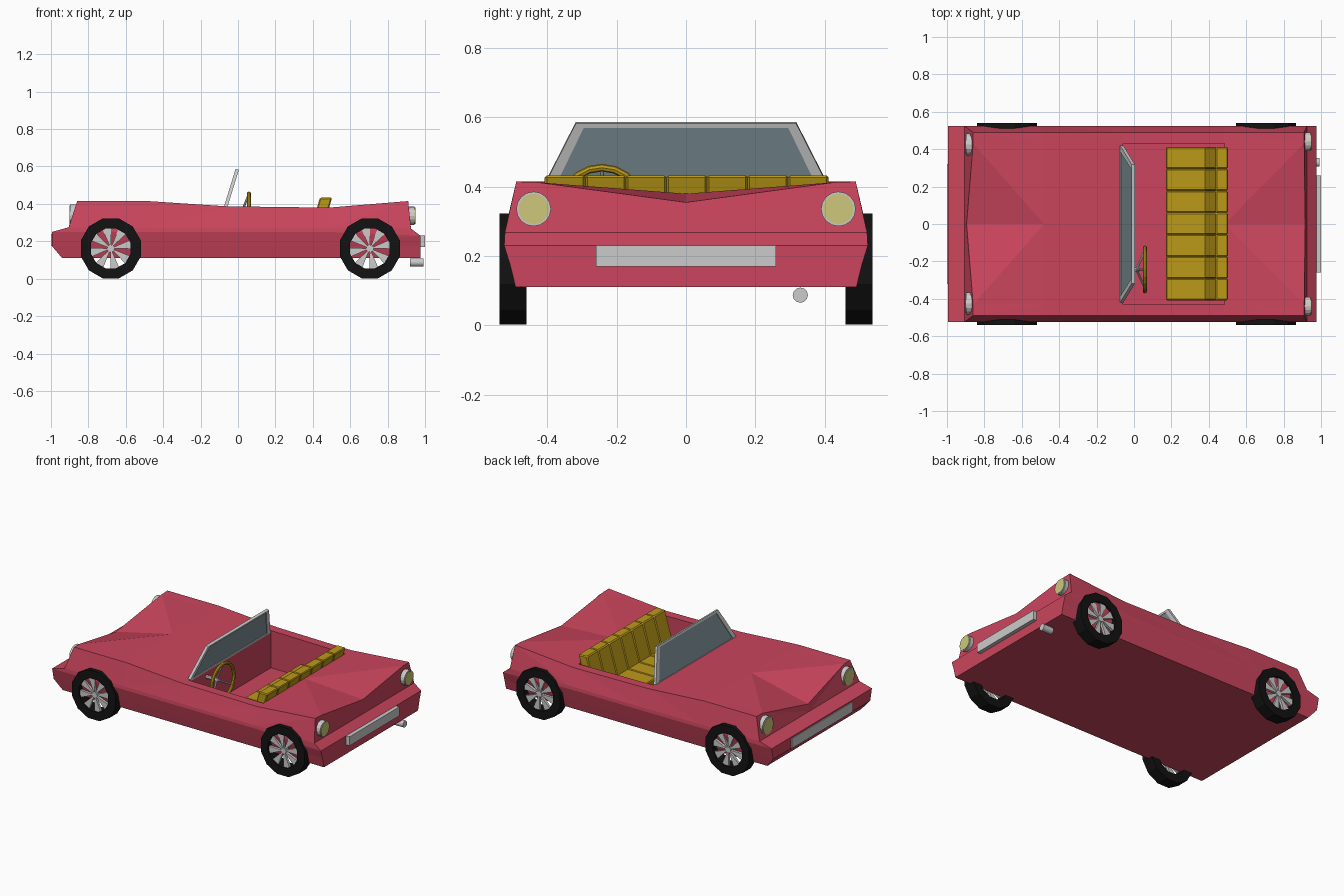
import bpy, bmesh, math
from mathutils import Vector

if "Cube" in bpy.data.objects:
    bpy.data.objects.remove(bpy.data.objects["Cube"])


def material(name, rgb):
    m = bpy.data.materials.new(name)
    m.diffuse_color = (*rgb, 1)
    m.use_nodes = True
    m.node_tree.nodes["Principled BSDF"].inputs["Base Color"].default_value = m.diffuse_color
    return m


RED = material("red_paint", (0.60, 0.06, 0.11))
BLACK = material("rubber", (0.006, 0.006, 0.006))
GOLD = material("gold_leather", (0.50, 0.32, 0.01))
YELLOW = material("lamp_glass", (0.62, 0.58, 0.20))
GLASS = material("window_glass", (0.20, 0.27, 0.30))


def finish(name, bm, mat=None):
    bmesh.ops.remove_doubles(bm, verts=bm.verts, dist=1e-5)
    bmesh.ops.recalc_face_normals(bm, faces=bm.faces)
    me = bpy.data.meshes.new(name)
    bm.to_mesh(me)
    bm.free()
    ob = bpy.data.objects.new(name, me)
    bpy.context.collection.objects.link(ob)
    if mat:
        me.materials.append(mat)
    return ob


def face(bm, pts):
    uniq = []
    for p in pts:
        v = Vector(p)
        if all((v - u).length > 1e-5 for u in uniq):
            uniq.append(v)
    if len(uniq) > 2:
        return bm.faces.new([bm.verts.new(u) for u in uniq])


def prism(name, profile, y0, y1, mat=None, bevel=0):
    """Extrude an (x, z) profile along y."""
    bm = bmesh.new()
    f = face(bm, [(x, y0, z) for x, z in profile])
    ext = bmesh.ops.extrude_face_region(bm, geom=[f])["geom"]
    for v in ext:
        if isinstance(v, bmesh.types.BMVert):
            v.co.y = y1
    if bevel:
        bmesh.ops.bevel(bm, geom=bm.edges[:], offset=bevel, segments=1, affect='EDGES')
    return finish(name, bm, mat)


def rod(name, a, b, r, mat=None, sides=12):
    a, b = Vector(a), Vector(b)
    bpy.ops.mesh.primitive_cylinder_add(vertices=sides, radius=r, depth=(b - a).length, location=(a + b) / 2)
    ob = bpy.context.object
    ob.name = name
    ob.rotation_euler = (b - a).to_track_quat('Z', 'Y').to_euler()
    if mat:
        ob.data.materials.append(mat)
    return ob


# Body: rows run nose to tail, from underside centre up to deck centre
mid = [-0.48, -0.06, 0.485]
# (half width, nose x, tail x, z at the five stations)
rows = [
    (0.000, -0.94, 0.975, [0.11] * 5),
    (0.492, -0.94, 0.975, [0.11] * 5),
    (0.508, -0.995, 0.975, [0.175] * 5),
    (0.525, -0.995, 0.975, [0.25, 0.25, 0.25, 0.25, 0.23]),
    (0.523, -0.905, 0.925, [0.275, 0.272, 0.27, 0.27, 0.268]),
    (0.490, -0.86, 0.91, [0.415, 0.415, 0.387, 0.38, 0.415]),
    (0.430, -0.86, 0.91, [0.413, 0.415, 0.387, 0.38, 0.413]),
    (0.000, -0.895, 0.915, [0.32, 0.415, 0.387, 0.38, 0.355]),
]
FLOOR = 0.14
bm = bmesh.new()
for s in (1, -1):
    g = [[(x, s * w, z) for x, z in zip([a] + mid + [b], zs)] for w, a, b, zs in rows]
    for j in range(7):
        for i in range(4):
            if j == 6 and i == 2:
                continue
            face(bm, [g[j][i], g[j][i + 1], g[j + 1][i + 1], g[j + 1][i]])
    # nose and tail panels
    for i in (0, 4):
        c = [(p[i][0], 0, p[i][2]) for p in g]
        for j in range(1, 4):
            face(bm, [c[j], g[j][i], g[j + 1][i], c[j + 1]])
        face(bm, [c[4], g[4][i], g[5][i], g[6][i]])
        face(bm, [c[4], g[6][i], g[7][i]])
    # cockpit tub
    rim = [g[7][2], g[6][2], g[6][3], g[7][3]]
    low = [(p[0], p[1], FLOOR) for p in rim]
    for k in range(3):
        face(bm, [rim[k], rim[k + 1], low[k + 1], low[k]])
    face(bm, low)
bmesh.ops.remove_doubles(bm, verts=bm.verts, dist=1e-5)
bmesh.ops.triangulate(bm, faces=[f for f in bm.faces if len(f.verts) > 3])
finish("car_body", bm, RED)

# Wheels: open tyre ring with wedge spokes
N = 12
for x, end in ((-0.68, "front"), (0.705, "rear")):
    for s, side in ((-1, "left"), (1, "right")):
        bm = bmesh.new()
        prof = [(0.11, 0.46), (0.166, 0.46), (0.166, 0.539), (0.11, 0.539)]

        def ring(k):
            a = 2 * math.pi * (k + 0.5) / N
            return [(x + r * math.cos(a), s * y, 0.162 + r * math.sin(a)) for r, y in prof]
        for k in range(N):
            p, q = ring(k), ring(k + 1)
            for m in range(4):
                face(bm, [p[m], p[(m + 1) % 4], q[(m + 1) % 4], q[m]])
        finish(f"{end}_{side}_tyre", bm, BLACK)
        spokes = 8
        for k in range(spokes):
            a = 2 * math.pi * (k + 0.25) / spokes
            d = math.pi / spokes * 0.55
            pts = [(x, 0.162)] + [(x + 0.113 * math.cos(t), 0.162 + 0.113 * math.sin(t)) for t in (a - d, a + d)]
            prism(f"{end}_{side}_spoke", pts, s * 0.513, s * 0.53)
        rod(f"{end}_{side}_hub", (x, s * 0.50, 0.162), (x, s * 0.533, 0.162), 0.02)

# Lamps
for s in (-1, 1):
    rod("headlamp_housing", (-0.84, s * 0.425, 0.338), (-0.897, s * 0.425, 0.338), 0.06, sides=16)
    rod("headlamp_glass", (-0.89, s * 0.425, 0.338), (-0.902, s * 0.425, 0.338), 0.053, YELLOW, 16)
    rod("rear_lamp_housing", (0.90, s * 0.44, 0.336), (0.944, s * 0.44, 0.336), 0.05, sides=16)
    rod("rear_lamp_glass", (0.93, s * 0.44, 0.336), (0.948, s * 0.44, 0.336), 0.044, YELLOW, 16)

# Bumper plates and exhaust
prism("front_plate", [(-1.0, 0.175), (-0.98, 0.175), (-0.98, 0.24), (-1.0, 0.24)], -0.32, 0.32)
prism("rear_plate", [(0.96, 0.17), (1.0, 0.17), (1.0, 0.23), (0.96, 0.23)], -0.26, 0.26)
rod("exhaust_pipe", (0.92, 0.33, 0.087), (0.993, 0.33, 0.087), 0.022)

# Windscreen: slanted frame and pane


def screen(w, z):
    return (-0.067 + (z - 0.38) / 0.205 * 0.063, w, z)


def trapezoid(w0, z0, w1, z1):
    return [screen(-w0, z0), screen(w0, z0), screen(w1, z1), screen(-w1, z1)]


outer = trapezoid(0.425, 0.375, 0.318, 0.585)
inner = trapezoid(0.385, 0.388, 0.295, 0.573)
bm = bmesh.new()
for k in range(4):
    n = (k + 1) % 4
    face(bm, [outer[k], outer[n], inner[n], inner[k]])
frame = finish("windscreen_frame", bm)
bm = bmesh.new()
face(bm, inner)
pane = finish("windscreen_glass", bm, GLASS)
for ob, t in ((frame, 0.018), (pane, 0.010)):
    mod = ob.modifiers.new("thickness", 'SOLIDIFY')
    mod.thickness, mod.offset = t, 0

# Bench seat in padded sections
pads = 7
for k in range(pads):
    y0 = -0.408 + k * 0.82 / pads
    y1 = y0 + 0.82 / pads
    prism("seat_cushion", [(0.17, FLOOR), (0.40, FLOOR), (0.40, 0.235), (0.17, 0.235)], y0, y1, GOLD, 0.006)
    prism("seat_back", [(0.375, 0.22), (0.44, 0.22), (0.503, 0.433), (0.438, 0.433)], y0, y1, GOLD, 0.006)

# Steering wheel with spokes and column
C = Vector((0.058, -0.243, 0.338))
bpy.ops.mesh.primitive_torus_add(major_segments=20, minor_segments=8, major_radius=0.117, minor_radius=0.011,
                                 location=C, rotation=(0, math.pi / 2, 0))
wheel = bpy.context.object
wheel.name = "steering_wheel"
wheel.data.materials.append(GOLD)
hub = C - Vector((0.045, 0, 0))
for deg in (90, 210, 330):
    a = math.radians(deg)
    rod("steering_spoke", hub, C + 0.115 * Vector((0, math.cos(a), math.sin(a))), 0.006, sides=8)
rod("steering_column", (-0.07, C.y, C.z), (0.03, C.y, C.z), 0.012, sides=8)
